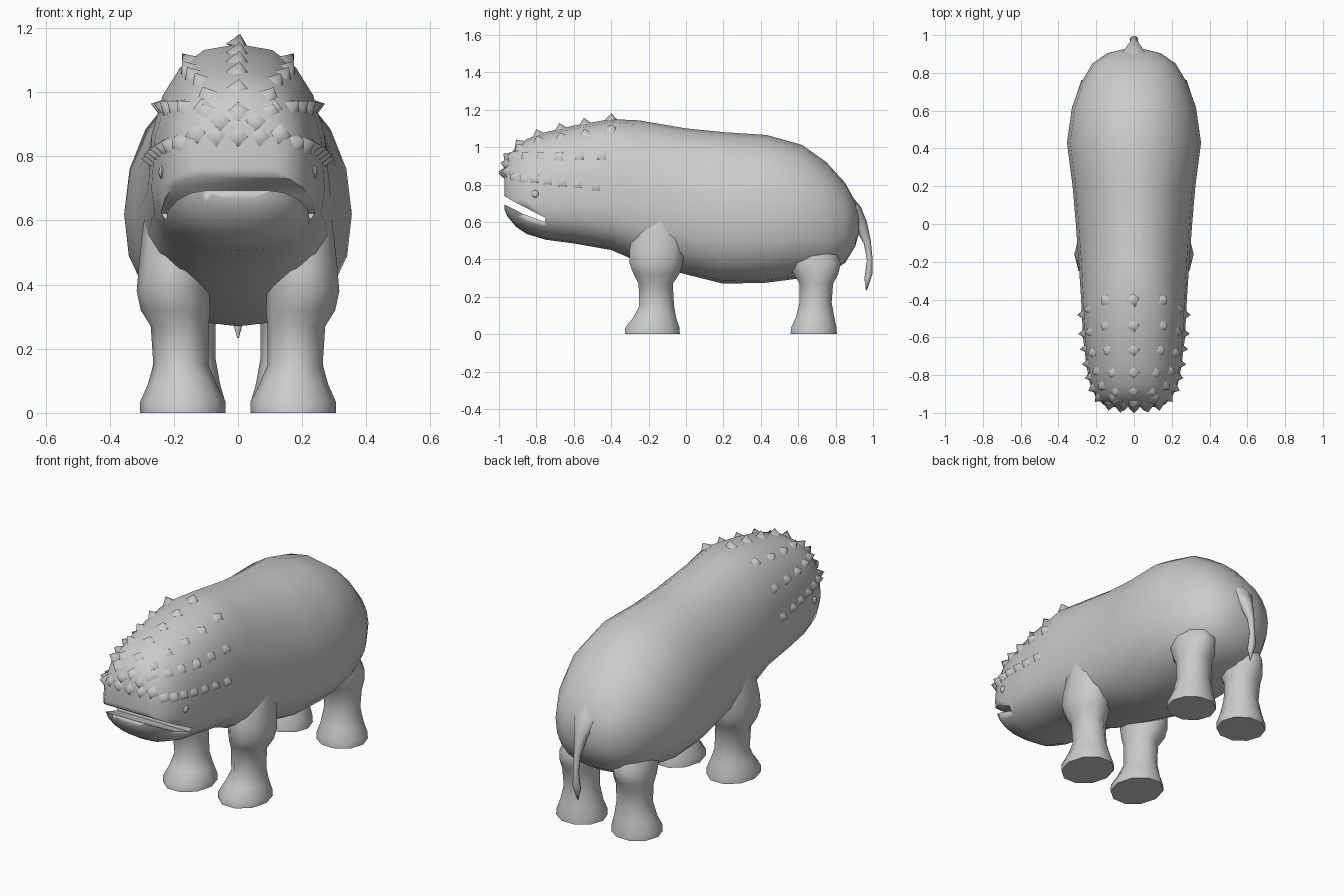
import bpy, bmesh
from math import sin, cos, pi
from mathutils import Vector
from mathutils.bvhtree import BVHTree

if "Cube" in bpy.data.objects:
    bpy.data.objects.remove(bpy.data.objects["Cube"])

GREY = bpy.data.materials.new("hide grey")
GREY.use_nodes = True
GREY.diffuse_color = (0.6, 0.6, 0.6, 1)
GREY.node_tree.nodes["Principled BSDF"].inputs["Base Color"].default_value = (0.6, 0.6, 0.6, 1)


def finish(name, bm, angle=50):
    bmesh.ops.recalc_face_normals(bm, faces=bm.faces)
    mesh = bpy.data.meshes.new(name)
    bm.to_mesh(mesh)
    bm.free()
    mesh.materials.append(GREY)
    ob = bpy.data.objects.new(name, mesh)
    bpy.context.collection.objects.link(ob)
    bpy.ops.object.select_all(action="DESELECT")
    ob.select_set(True)
    bpy.context.view_layer.objects.active = ob
    bpy.ops.object.shade_smooth_by_angle(angle=angle * pi / 180)
    return ob


def loft(bm, rings):
    loops = [[bm.verts.new(p) for p in ring] for ring in rings]
    n = len(loops[0])
    for a, b in zip(loops, loops[1:]):
        for i in range(n):
            bm.faces.new((a[i], a[(i + 1) % n], b[(i + 1) % n], b[i]))
    bm.faces.new(loops[0])
    bm.faces.new(loops[-1])


def spow(v, e):
    return abs(v) ** e * (1 if v >= 0 else -1)


# Body and head: y, top, bottom, half width, height of the widest point
SECTIONS = [
    (-0.97, 0.87, 0.665, 0.12, 0.76), (-0.955, 0.94, 0.63, 0.165, 0.75),
    (-0.91, 1.00, 0.575, 0.205, 0.73), (-0.85, 1.045, 0.535, 0.232, 0.71),
    (-0.75, 1.08, 0.505, 0.252, 0.70), (-0.6, 1.115, 0.485, 0.27, 0.70),
    (-0.4, 1.15, 0.45, 0.28, 0.70), (-0.25, 1.143, 0.385, 0.29, 0.67),
    (0, 1.10, 0.32, 0.308, 0.64), (0.2, 1.08, 0.27, 0.325, 0.62),
    (0.43, 1.065, 0.275, 0.355, 0.62), (0.62, 1.012, 0.30, 0.328, 0.62),
    (0.75, 0.92, 0.32, 0.28, 0.61), (0.85, 0.81, 0.38, 0.22, 0.60),
    (0.905, 0.71, 0.47, 0.14, 0.59), (0.925, 0.64, 0.54, 0.06, 0.59)]


def section(y, top, bottom, w, mid, n=20):
    ring = []
    for i in range(n):
        a = 2 * pi * i / n
        upper = cos(a) > 0
        e = (0.83 if y < -0.3 else 0.98) if upper else 0.83
        h = top - mid if upper else mid - bottom
        ring.append((w * spow(sin(a), e), y, mid + h * spow(cos(a), e)))
    return ring


bm = bmesh.new()
loft(bm, [section(*s) for s in SECTIONS])
bmesh.ops.recalc_face_normals(bm, faces=bm.faces)
skin = BVHTree.FromBMesh(bm)
body = finish("body", bm)

# Mouth: a slanted slot cut between the jaws
bm = bmesh.new()
outline = [(-1.05, 0.785), (-0.92, 0.708), (-0.75, 0.622), (-0.755, 0.6), (-0.87, 0.642), (-1.05, 0.735)]
loft(bm, [[(x, y, z) for y, z in outline] for x in (-0.5, 0.5)])
slot = finish("mouth_cutter", bm)
slot.hide_render = True
cut = body.modifiers.new("mouth", "BOOLEAN")
cut.operation, cut.object, cut.solver = "DIFFERENCE", slot, "EXACT"
bpy.context.view_layer.objects.active = body
bpy.ops.object.modifier_apply(modifier="mouth")
bpy.data.objects.remove(slot)

# Legs: height, centre x, centre y, half width, half depth
FRONT = [(0, 0.172, -0.18, 0.133, 0.155), (0.035, 0.172, -0.18, 0.133, 0.152),
         (0.09, 0.174, -0.167, 0.107, 0.12), (0.15, 0.178, -0.157, 0.086, 0.098),
         (0.27, 0.182, -0.162, 0.09, 0.096), (0.32, 0.195, -0.158, 0.108, 0.128),
         (0.38, 0.203, -0.16, 0.113, 0.15), (0.45, 0.198, -0.155, 0.112, 0.155),
         (0.55, 0.188, -0.14, 0.112, 0.15), (0.7, 0.17, -0.13, 0.11, 0.1)]
HIND = [(0, 0.172, 0.683, 0.133, 0.13), (0.035, 0.172, 0.683, 0.132, 0.128),
        (0.09, 0.168, 0.69, 0.112, 0.108), (0.17, 0.165, 0.693, 0.095, 0.09),
        (0.27, 0.168, 0.697, 0.098, 0.094), (0.32, 0.168, 0.695, 0.104, 0.125),
        (0.38, 0.162, 0.685, 0.106, 0.15), (0.46, 0.15, 0.65, 0.1, 0.15),
        (0.56, 0.13, 0.62, 0.08, 0.1)]


def leg(name, rows, side, n=10):
    bm = bmesh.new()
    loft(bm, [[(side * (cx + rx * cos(2 * pi * i / n)), cy + ry * sin(2 * pi * i / n), z)
               for i in range(n)] for z, cx, cy, rx, ry in rows])
    finish(name, bm)


for side, word in ((1, "left"), (-1, "right")):
    leg(word + "_front_leg", FRONT, side)
    leg(word + "_hind_leg", HIND, side)

# Tail: y, z, half width, half depth
TAIL = [(0.82, 0.70, 0.10, 0.07), (0.885, 0.655, 0.075, 0.05), (0.935, 0.585, 0.036, 0.032),
        (0.97, 0.49, 0.019, 0.018), (0.982, 0.40, 0.016, 0.015),
        (0.975, 0.31, 0.023, 0.021), (0.965, 0.235, 0.003, 0.003)]
bm = bmesh.new()
loft(bm, [[(w * cos(pi * i / 4), y + d * sin(pi * i / 4), z + d * 0.5 * sin(pi * i / 4))
           for i in range(8)] for y, z, w, d in TAIL])
finish("tail", bm)

# Spikes: four-sided studs set on the skin of the head
spikes = bmesh.new()


def spike(origin, direction, size=0.038):
    for side in (1, -1) if abs(origin[0]) > 0.01 else (1,):
        flip = Vector((side, 1, 1))
        hit, normal, _, _ = skin.ray_cast(Vector(origin) * flip, Vector(direction) * flip)
        u = normal.cross(Vector((0, 0.7, 0.7))).normalized()
        v = normal.cross(u)
        base = [spikes.verts.new(hit - normal * 0.008 + d * size) for d in (u, v, -u, -v)]
        tip = spikes.verts.new(hit + normal * 0.032)
        for i in range(4):
            spikes.faces.new((base[i], base[(i + 1) % 4], tip))


DOWN, INWARD, BACK = (0, 0, -1), (-1, 0, 0), (0, 1, 0)
for y in (-0.40, -0.54, -0.67, -0.79, -0.89):
    spike((0, y, 2), DOWN)
    spike((0.155 - max(0, -y - 0.6) * 0.2, y, 2), DOWN)
for y in (-0.45, -0.57, -0.68, -0.78, -0.86, -0.92):
    spike((1, y, 0.955), INWARD)
for y in (-0.48, -0.58, -0.66, -0.74, -0.81, -0.87, -0.92):
    spike((1, y, 0.79 - (y + 0.48) * 0.12), INWARD)
for x, z in ((0, 0.945), (0.055, 0.91), (0.1, 0.945), (0, 0.86), (0.07, 0.865), (0.13, 0.87)):
    spike((x, -2, z), BACK)
finish("head_spikes", spikes, 120)

# Eyes
for side, word in ((1, "left"), (-1, "right")):
    hit = skin.ray_cast(Vector((side, -0.805, 0.75)), Vector((-side, 0, 0)))[0]
    bm = bmesh.new()
    bmesh.ops.create_uvsphere(bm, u_segments=8, v_segments=6, radius=0.02)
    bmesh.ops.scale(bm, verts=bm.verts, vec=(0.5, 1, 1))
    bmesh.ops.translate(bm, verts=bm.verts, vec=hit)
    finish(word + "_eye", bm)
